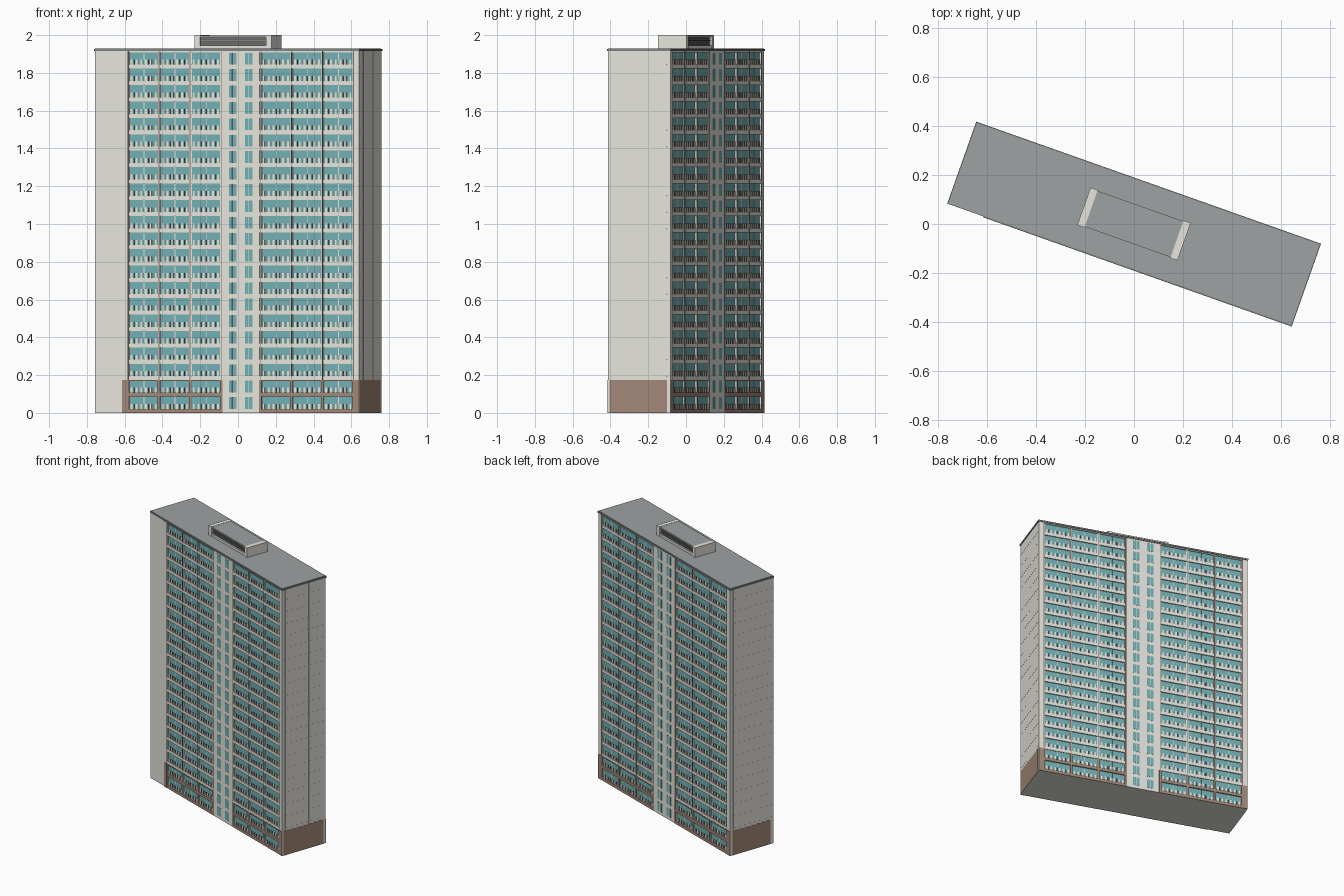
import bpy, bmesh, math

if "Cube" in bpy.data.objects:
    bpy.data.objects.remove(bpy.data.objects["Cube"])

YAW = math.radians(-19.5)      # the block stands turned on its plot
FLOORS, PITCH, BASE = 22, 0.0868, 0.010
TOP = 1.916
BRICK_TOP = 0.175


def material(name, rgb):
    m = bpy.data.materials.new(name)
    m.diffuse_color = (*rgb, 1)
    m.use_nodes = True
    m.node_tree.nodes["Principled BSDF"].inputs["Base Color"].default_value = m.diffuse_color
    return m


WALL = material("pale_render", (0.79, 0.78, 0.72))
GLASS = material("teal_glass", (0.17, 0.43, 0.45))
BRICK = material("brown_brick", (0.36, 0.245, 0.185))
ROOF = material("roof_grey", (0.34, 0.365, 0.365))
EDGE = material("roof_edge_grey", (0.22, 0.23, 0.23))
DARK = material("dark_trim", (0.12, 0.12, 0.115))
METAL = material("brown_metal", (0.26, 0.16, 0.12))

parts = {}                     # part name -> (material, list of boxes)


def box(name, mat, x0, x1, y0, y1, z0, z1):
    parts.setdefault(name, (mat, []))[1].append(
        (min(x0, x1), max(x0, x1), min(y0, y1), max(y0, y1), z0, z1))


def build_parts():
    for name, (mat, boxes) in parts.items():
        bm = bmesh.new()
        for x0, x1, y0, y1, z0, z1 in boxes:
            for v in bmesh.ops.create_cube(bm, size=1)["verts"]:
                v.co = (x1 if v.co.x > 0 else x0,
                        y1 if v.co.y > 0 else y0,
                        z1 if v.co.z > 0 else z0)
        me = bpy.data.meshes.new(name)
        bm.to_mesh(me)
        bm.free()
        me.materials.append(mat)
        ob = bpy.data.objects.new(name, me)
        ob.rotation_euler.z = YAW
        bpy.context.collection.objects.link(ob)


CORE = 0.150                   # half depth of the core
OUT = 0.025                    # outer plane of the long faces
PANE = OUT - 0.008             # plane of the balcony glazing
LOW, RAIL, HIGH = 0.0110, 0.037, 0.0765   # heights within one floor


def facade(side, centre, scale, sign):
    """One long face; a runs along it, d outward from the core."""
    def put(part, mat, a0, a1, d0, d1, z0, z1):
        box(side + "_" + part, mat, centre + sign * scale * a0,
            centre + sign * scale * a1, -sign * (CORE + d0),
            -sign * (CORE + d1), z0, z1)

    # solid stair bay and end piers
    put("stair_bay", WALL, -0.106, 0.106, 0, OUT, 0, TOP)
    for s in (-1, 1):
        put("end_pier", WALL, s * 0.630, s * 0.663, 0, OUT, 0, TOP)
        put("pier_brick", BRICK, s * 0.630, s * 0.663, OUT, OUT + 0.002,
            0, BRICK_TOP)
        put("head_beam", WALL, s * 0.104, s * 0.632, 0, OUT - 0.001,
            BASE + FLOORS * PITCH - 0.0105, TOP)
        put("back_wall", WALL, s * 0.104, s * 0.632, 0, PANE - 0.001, 0, TOP)
        # full height fins between bays
        for i in range(4):
            c = s * (0.109 + i * 0.1740)
            put("bay_fins", WALL, c - 0.006, c + 0.006, 0, OUT - 0.002, 0, TOP)
            put("downpipes", METAL, c - 0.002, c + 0.002, OUT - 0.002,
                OUT + 0.0005, BRICK_TOP, TOP)
            put("fin_brick", BRICK, c - 0.007, c + 0.007, OUT - 0.002,
                OUT + 0.001, 0, BRICK_TOP)

    for k in range(FLOORS):
        z = BASE + k * PITCH
        # paired stair windows
        for c in (-0.045, 0.045):
            for p in (-0.0115, 0.0115):
                put("stair_windows", GLASS, c + p - 0.0095, c + p + 0.0095,
                    OUT, OUT + 0.001, z + LOW, z + HIGH - 0.003)
        for s in (-1, 1):
            # balcony slab, brick on the lowest floors
            low = max(0, z - 0.0105)
            put("balcony_slabs", WALL, s * 0.104, s * 0.632, 0, OUT - 0.001,
                low, z + LOW)
            if low < BRICK_TOP:
                put("slab_brick", BRICK, s * 0.104, s * 0.632, OUT - 0.001,
                    OUT + 0.001, min(low, BRICK_TOP - 0.006),
                    min(z + LOW, BRICK_TOP))
            for i in range(3):
                a0, w = 0.115 + i * 0.1740, 0.162
                # two glazed halves set back behind the balcony
                for h in (0, 1):
                    g = a0 + h * w / 2
                    put("balcony_glazing", GLASS, s * (g + 0.002),
                        s * (g + w / 2 - 0.002), PANE - 0.002, PANE,
                        z + LOW, z + HIGH)
                # railing of flat pale panels
                for j in range(6):
                    c = a0 + (j + 0.5) * w / 6
                    put("rail_panels", WALL, s * (c - 0.005),
                        s * (c + 0.005), OUT - 0.004, OUT - 0.003,
                        z + LOW, z + RAIL)
                # slim brown fins between the panels
                for j in range(1, 6):
                    c = a0 + j * w / 6
                    put("rail_fins", METAL, s * (c - 0.0011),
                        s * (c + 0.0011), PANE + 0.001, OUT - 0.003,
                        z + LOW, z + RAIL)


# core and the blank strip beside the front balconies
box("core", WALL, -0.743, 0.743, -CORE, CORE, 0, TOP)
box("blank_strip", WALL, -0.743, -0.586, -0.173, -CORE, 0, TOP)
facade("front", 0.077, 1.004, 1)
facade("back", 0.0, 1.12, -1)

# end walls: brick base, panel joints
for s in (-1, 1):
    face = s * 0.743
    # the blind corner strip stays pale, so the brick stops short of it
    y0 = -0.166 if s > 0 else -0.150
    box("end_brick", BRICK, face, face + s * 0.001, y0, 0.156, 0, BRICK_TOP)
    for y in (-0.112, -0.035, 0.04):
        box("end_vertical_joints", WALL, face, face + s * 0.0006,
            y - 0.0013, y + 0.0013, BRICK_TOP, TOP)
    for k in range(2, FLOORS):
        z = BASE + k * PITCH + 0.01
        box("end_floor_joints", WALL, face, face + s * 0.0006,
            -0.165, 0.155, z, z + 0.0012)

# roof slab with a darker edge
box("roof_edge", EDGE, -0.747, 0.747, -0.176, 0.179, TOP, 1.927)
box("roof_edge", EDGE, -0.588, 0.747, -0.180, -0.176, TOP, 1.927)
box("roof_slab", ROOF, -0.742, 0.742, -0.174, 0.174, 1.92, 1.93)

# rooftop plant room: pale ends and frame, dark louvres
for s in (-1, 1):
    box("plant_ends", WALL, s * 0.186, s * 0.217, -0.081, 0.081, 1.93, 2.0)
    box("plant_frame", WALL, -0.186, 0.186, s * 0.066, s * 0.078, 1.93, 1.946)
    box("plant_frame", WALL, -0.186, 0.186, s * 0.066, s * 0.078, 1.990, 1.996)
    for i in range(4):
        z = 1.950 + i * 0.010
        box("plant_louvres", EDGE, -0.186, 0.186, s * 0.066, s * 0.073,
            z, z + 0.003)
box("plant_core", DARK, -0.186, 0.186, -0.066, 0.066, 1.93, 1.995)
box("plant_roof", ROOF, -0.186, 0.186, -0.077, 0.077, 1.996, 1.9985)

build_parts()
